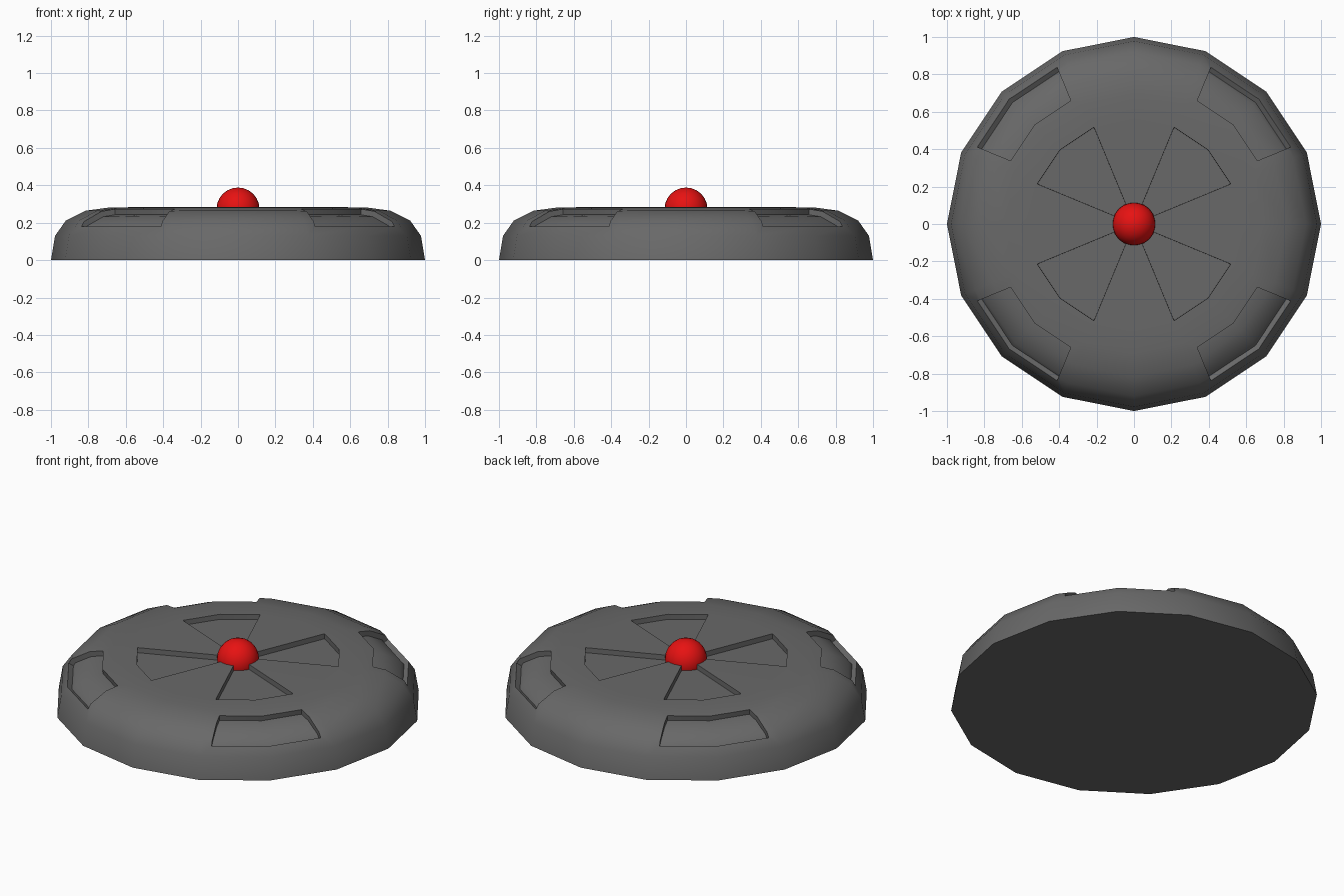
import bpy, bmesh, math

if "Cube" in bpy.data.objects:
    bpy.data.objects.remove(bpy.data.objects["Cube"])

SIDES = 16


def material(name, rgb):
    m = bpy.data.materials.new(name)
    m.diffuse_color = (*rgb, 1)
    m.use_nodes = True
    m.node_tree.nodes["Principled BSDF"].inputs["Base Color"].default_value = m.diffuse_color
    return m


def finish(bm, name, mat, angle):
    bmesh.ops.recalc_face_normals(bm, faces=bm.faces[:])
    me = bpy.data.meshes.new(name)
    bm.to_mesh(me)
    bm.free()
    ob = bpy.data.objects.new(name, me)
    bpy.context.collection.objects.link(ob)
    me.materials.append(mat)
    bpy.ops.object.select_all(action='DESELECT')
    ob.select_set(True)
    bpy.context.view_layer.objects.active = ob
    bpy.ops.object.shade_smooth_by_angle(angle=math.radians(angle))
    return ob


grey = material("dark grey", (0.14, 0.14, 0.14))
red = material("red", (0.8, 0.006, 0.006))

# Disc body: revolved low-poly profile with a fan on top
profile = [(1, 0), (0.978, 0.13), (0.92, 0.212), (0.815, 0.264), (0.69, 0.281), (0.56, 0.283)]
bm = bmesh.new()
rings = []
for r, z in profile:
    rings.append([bm.verts.new((r * math.cos(2 * math.pi * i / SIDES),
                                r * math.sin(2 * math.pi * i / SIDES), z)) for i in range(SIDES)])
centre = bm.verts.new((0, 0, profile[-1][1]))
bands = [[bm.faces.new((a[i], a[(i + 1) % SIDES], b[(i + 1) % SIDES], b[i])) for i in range(SIDES)]
         for a, b in zip(rings, rings[1:])]
fan = [bm.faces.new((rings[-1][i], rings[-1][(i + 1) % SIDES], centre)) for i in range(SIDES)]
bm.faces.new(rings[0][::-1])
bm.normal_update()


def sink(faces, depth):
    bmesh.ops.inset_region(bm, faces=faces, thickness=0.0005, depth=-depth,
                           use_even_offset=True, use_boundary=True)
    bm.normal_update()


# Four recesses on the shoulder and four sunken wedges on the top
for q in range(4):
    cols = (4 * q + 1, 4 * q + 2)
    patch = [bands[b][i] for b in (1, 2, 3) for i in cols]
    bmesh.ops.inset_region(bm, faces=patch, thickness=0.06, depth=0,
                           use_even_offset=True, use_boundary=True)
    bm.normal_update()
    sink(patch, 0.03)
    sink([fan[i] for i in cols], 0.03)
finish(bm, "disc_body", grey, 35)

# Red dome button in the middle
bm = bmesh.new()
bmesh.ops.create_uvsphere(bm, u_segments=24, v_segments=12, radius=0.115)
bmesh.ops.translate(bm, verts=bm.verts[:], vec=(0, 0, 0.273))
finish(bm, "dome_button", red, 40)
